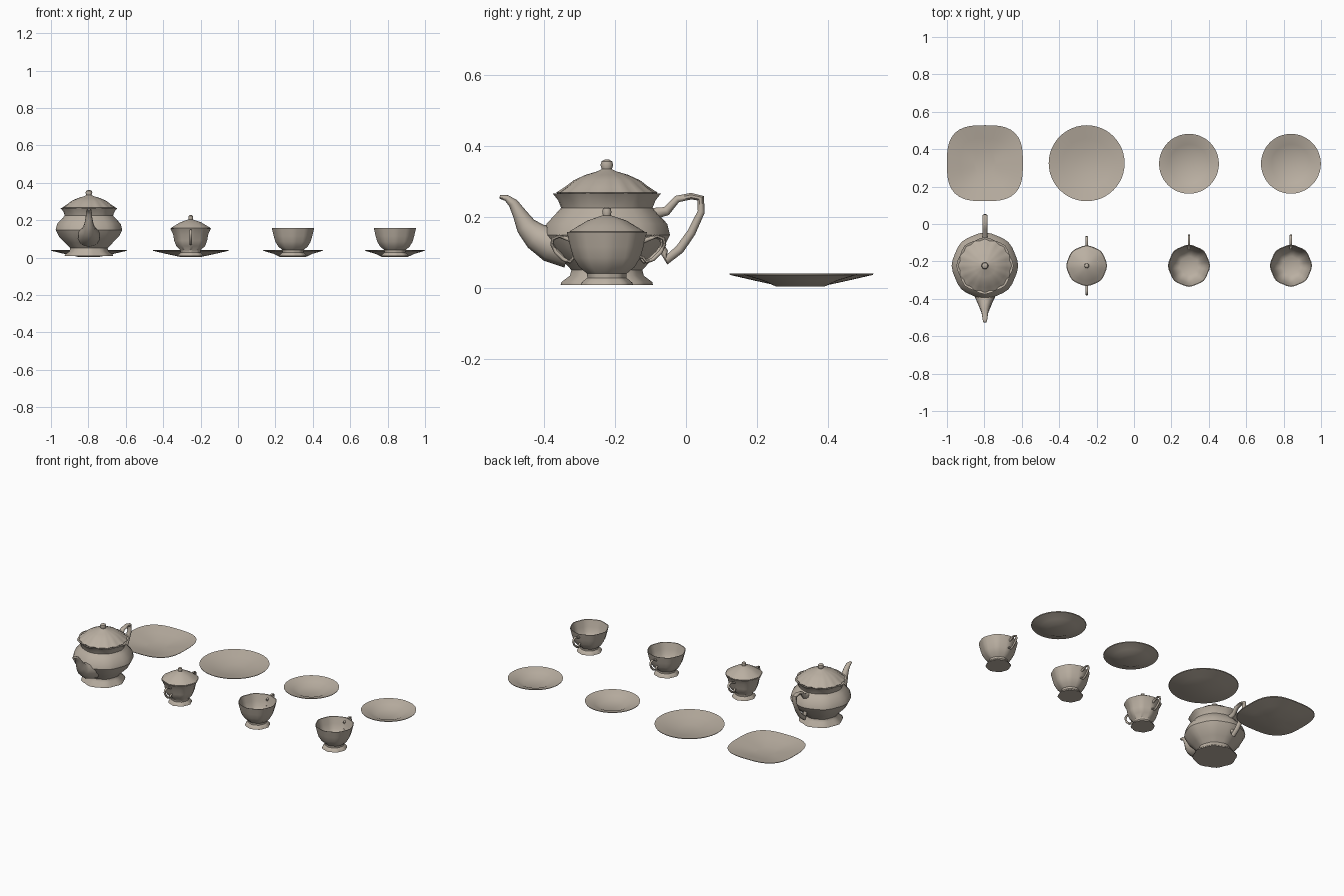
import bpy, bmesh, math
from mathutils import Vector

china = bpy.data.materials.new("warm_grey_china")
china.diffuse_color = (0.49, 0.43, 0.36, 1)


def finish(name, bm, loc, angle=40):
    bmesh.ops.recalc_face_normals(bm, faces=bm.faces)
    me = bpy.data.meshes.new(name)
    bm.to_mesh(me)
    bm.free()
    ob = bpy.data.objects.new(name, me)
    bpy.context.collection.objects.link(ob)
    ob.location = loc
    me.materials.append(china)
    bpy.ops.object.select_all(action='DESELECT')
    ob.select_set(True)
    bpy.context.view_layer.objects.active = ob
    bpy.ops.object.shade_smooth_by_angle(angle=math.radians(angle))
    return ob


def skin(bm, rings):
    n = len(rings[0])
    for a, b in zip(rings, rings[1:]):
        for i in range(n):
            j = (i + 1) % n
            bm.faces.new((a[i], a[j], b[j], b[i]))


def lathe(name, loc, profile, lobes=8, seg=32, square=2.0, cap_end=False):
    """Profile rows are radius, height, lobe depth; square > 2 gives a rounded square."""
    bm = bmesh.new()
    rings = []
    for r, z, depth in profile:
        ring = []
        for i in range(seg):
            t = math.tau * i / seg
            c, s = math.cos(t), math.sin(t)
            k = (abs(c) ** square + abs(s) ** square) ** (-1 / square)
            k *= 1 - depth * (0.5 - 0.5 * math.cos(lobes * t))
            ring.append(bm.verts.new((r * k * c, r * k * s, z)))
        rings.append(ring)
    skin(bm, rings)
    bm.faces.new(rings[0])
    if cap_end:
        bm.faces.new(rings[-1])
    return finish(name, bm, loc)


def tube(name, loc, path, sides=8, flip=1):
    """Path rows are y, z, radius in the path plane, half width in x."""
    bm = bmesh.new()
    pts = [Vector((0, y * flip, z)) for y, z, _, _ in path]
    rings = []
    for k, p in enumerate(pts):
        d = pts[min(k + 1, len(pts) - 1)] - pts[max(k - 1, 0)]
        side = d.normalized().cross(Vector((1, 0, 0)))
        ring = []
        for i in range(sides):
            t = math.tau * (i + 0.5) / sides
            v = p + side * math.sin(t) * path[k][2]
            v.x += math.cos(t) * path[k][3]
            ring.append(bm.verts.new(v))
        rings.append(ring)
    skin(bm, rings)
    bm.faces.new(rings[0])
    bm.faces.new(rings[-1])
    return finish(name, bm, loc, 50)


ROW = -0.223

# Teapot
POT = (-0.797, ROW, 0)
lathe("teapot_body", POT, [
    (0.130, 0.008, 0.06), (0.128, 0.016, 0.06), (0.104, 0.034, 0.05),
    (0.100, 0.050, 0.04), (0.128, 0.080, 0.04), (0.160, 0.112, 0.04),
    (0.178, 0.148, 0.03), (0.170, 0.180, 0.03), (0.144, 0.208, 0.02),
    (0.129, 0.225, 0.02), (0.137, 0.246, 0.03), (0.153, 0.266, 0.06),
    (0.132, 0.262, 0.0)])
lathe("teapot_lid", POT, [
    (0.135, 0.260, 0.04), (0.143, 0.268, 0.06), (0.118, 0.284, 0.03),
    (0.093, 0.303, 0.02), (0.060, 0.318, 0.02), (0.026, 0.328, 0),
    (0.014, 0.334, 0), (0.018, 0.346, 0), (0.015, 0.356, 0),
    (0.006, 0.361, 0)], lobes=16, seg=64, cap_end=True)
tube("teapot_spout", POT, [
    (-0.105, 0.110, 0.055, 0.062), (-0.160, 0.125, 0.052, 0.058),
    (-0.200, 0.145, 0.039, 0.038), (-0.228, 0.174, 0.029, 0.026),
    (-0.246, 0.208, 0.020, 0.019), (-0.264, 0.238, 0.014, 0.016),
    (-0.283, 0.253, 0.009, 0.014), (-0.302, 0.256, 0.005, 0.009)], 10)
tube("teapot_handle", POT, [
    (0.128, 0.208, 0.018, 0.014), (0.168, 0.216, 0.014, 0.014),
    (0.198, 0.250, 0.011, 0.014), (0.238, 0.258, 0.010, 0.014),
    (0.264, 0.252, 0.012, 0.014), (0.266, 0.214, 0.011, 0.014),
    (0.238, 0.155, 0.013, 0.014), (0.205, 0.108, 0.014, 0.014),
    (0.168, 0.078, 0.014, 0.014), (0.162, 0.100, 0.012, 0.012),
    (0.150, 0.122, 0.010, 0.012)])

# Small ear-shaped handle shared by the bowl and cups
EAR = [(0.086, 0.128, 0.008, 0.007), (0.112, 0.138, 0.006, 0.007),
       (0.134, 0.145, 0.005, 0.007), (0.152, 0.138, 0.006, 0.007),
       (0.155, 0.122, 0.005, 0.007), (0.143, 0.100, 0.006, 0.007),
       (0.122, 0.080, 0.006, 0.007), (0.104, 0.073, 0.006, 0.007),
       (0.094, 0.085, 0.005, 0.006), (0.078, 0.090, 0.005, 0.006)]

# Sugar bowl
BOWL = (-0.253, ROW, 0)
lathe("sugar_bowl", BOWL, [
    (0.070, 0.008, 0.06), (0.068, 0.014, 0.06), (0.053, 0.028, 0.05),
    (0.054, 0.040, 0.05), (0.077, 0.062, 0.07), (0.088, 0.090, 0.07),
    (0.094, 0.125, 0.05), (0.109, 0.155, 0.03), (0.100, 0.154, 0)])
lathe("sugar_lid", BOWL, [
    (0.103, 0.153, 0.03), (0.106, 0.158, 0.04), (0.082, 0.173, 0.03),
    (0.055, 0.189, 0.02), (0.026, 0.199, 0), (0.011, 0.204, 0),
    (0.013, 0.214, 0), (0.011, 0.223, 0), (0.005, 0.227, 0)], cap_end=True)
for side, flip in (("back", 1), ("front", -1)):
    tube("sugar_handle_" + side, BOWL, EAR, flip=flip)

# Two cups, each with a saucer
for n, x in enumerate((0.294, 0.839), 1):
    loc = (x, ROW, 0)
    lathe(f"cup_{n}", loc, [
        (0.074, 0.008, 0.06), (0.072, 0.014, 0.06), (0.055, 0.028, 0.05),
        (0.056, 0.040, 0.05), (0.078, 0.058, 0.06), (0.094, 0.084, 0.06),
        (0.103, 0.115, 0.05), (0.113, 0.157, 0.04), (0.109, 0.156, 0.04),
        (0.099, 0.115, 0.05), (0.090, 0.086, 0.06), (0.074, 0.062, 0.06),
        (0.050, 0.046, 0.05)], cap_end=True)
    tube(f"cup_handle_{n}", loc, [(y + 0.008, *rest) for y, *rest in EAR])


# Plates and saucers are shallow dishes
def dish(name, x, y, r, foot, square=2.0):
    lathe(name, (x, y, 0), [
        (foot, 0.004, 0), (r * 0.65, 0.020, 0), (r * 0.99, 0.036, 0),
        (r, 0.040, 0), (r * 0.65, 0.025, 0), (foot, 0.009, 0)],
        seg=48, square=square, cap_end=True)


dish("square_plate", -0.797, 0.325, 0.203, 0.058, 3.0)
dish("round_plate", -0.253, 0.325, 0.203, 0.058)
dish("saucer_1", 0.294, 0.322, 0.16, 0.07)
dish("saucer_2", 0.839, 0.322, 0.16, 0.07)
